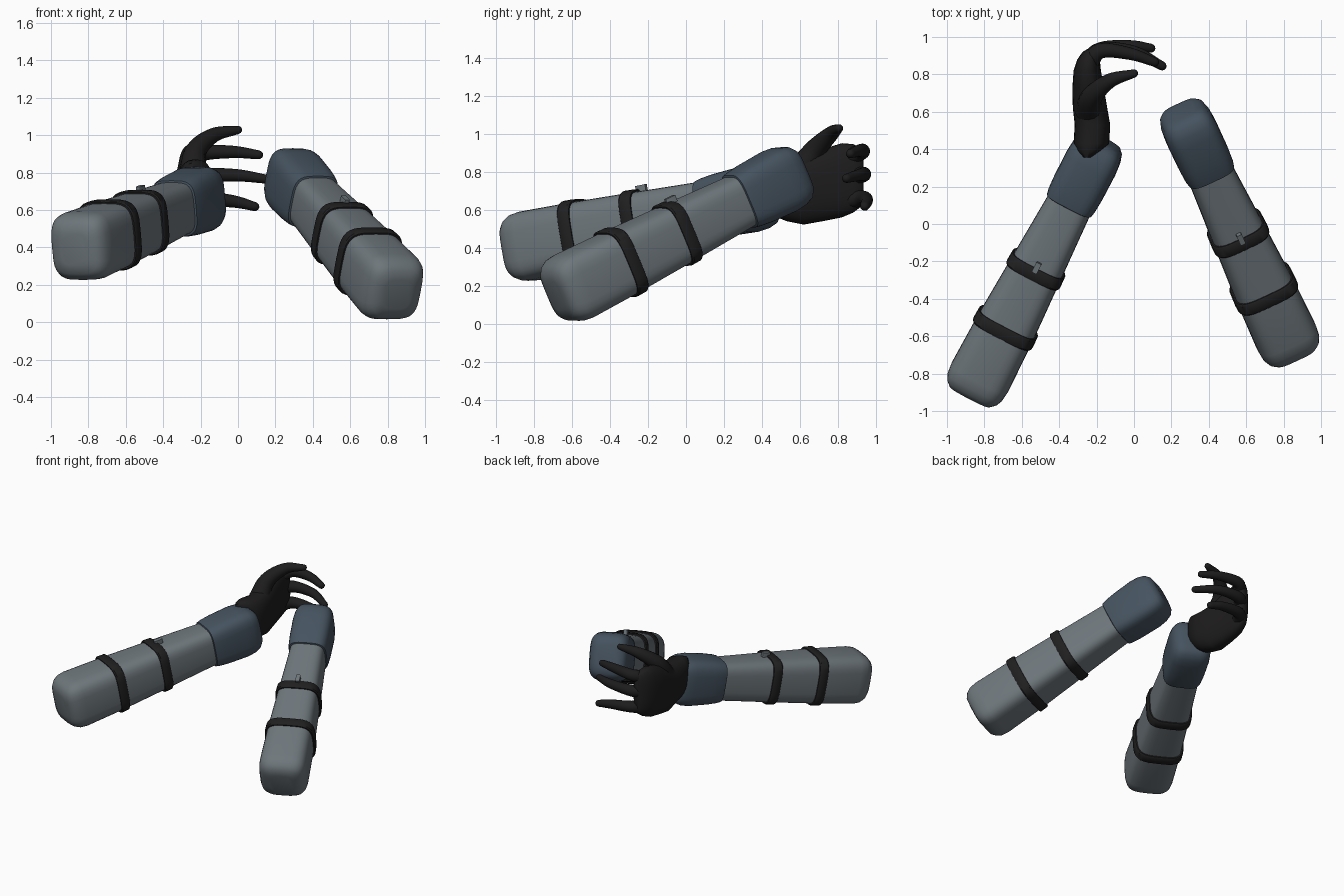
import bpy, bmesh, math
from mathutils import Vector

if "Cube" in bpy.data.objects:
    bpy.data.objects.remove(bpy.data.objects["Cube"])


def material(name, rgb):
    m = bpy.data.materials.new(name)
    m.diffuse_color = (*rgb, 1)
    m.use_nodes = True
    m.node_tree.nodes["Principled BSDF"].inputs["Base Color"].default_value = m.diffuse_color
    return m


GREY = material("sleeve_grey", (0.155, 0.183, 0.200))
BLUE = material("cuff_slate_blue", (0.060, 0.086, 0.115))
BLACK = material("strap_black", (0.014, 0.014, 0.014))
GLOVE = material("glove_black", (0.013, 0.012, 0.012))
UP = Vector((0, 0, 1))


def ring(center, side, up, w, h, power=2.0, n=32):
    """Superellipse cross-section: power 2 is round, 4 is a soft square."""
    pts = []
    for i in range(n):
        a = 2 * math.pi * i / n
        c, s = math.cos(a), math.sin(a)
        x = math.copysign(abs(c) ** (2 / power), c) * w
        y = math.copysign(abs(s) ** (2 / power), s) * h
        pts.append(center + side * x + up * y)
    return pts


def loft(name, rings, mat, angle=40):
    """Skin a list of rings and close both ends."""
    bm = bmesh.new()
    loops = [[bm.verts.new(p) for p in r] for r in rings]
    n = len(loops[0])
    for a, b in zip(loops, loops[1:]):
        for i in range(n):
            j = (i + 1) % n
            bm.faces.new((a[i], a[j], b[j], b[i]))
    bm.faces.new(loops[0][::-1])
    bm.faces.new(loops[-1])
    bmesh.ops.recalc_face_normals(bm, faces=bm.faces)
    me = bpy.data.meshes.new(name)
    bm.to_mesh(me)
    bm.free()
    ob = bpy.data.objects.new(name, me)
    bpy.context.collection.objects.link(ob)
    me.materials.append(mat)
    bpy.ops.object.select_all(action='DESELECT')
    ob.select_set(True)
    bpy.context.view_layer.objects.active = ob
    bpy.ops.object.shade_smooth_by_angle(angle=math.radians(angle))
    return ob


# (distance from elbow, half width, half height)
SLEEVE = [(-0.01, .08, .085), (0, .125, .135), (.025, .15, .16), (.06, .165, .178), (.11, .17, .184),
          (.41, .163, .176), (.77, .145, .161), (1.0, .133, .15), (1.22, .122, .14)]
CUFF = [(1.165, .122, .138), (1.17, .134, .152), (1.2, .14, .158), (1.27, .144, .166),
        (1.42, .145, .174), (1.48, .14, .168), (1.525, .127, .152), (1.55, .105, .125), (1.56, .07, .085)]


def sleeve_size(s):
    for (a, w0, h0), (b, w1, h1) in zip(SLEEVE, SLEEVE[1:]):
        if a <= s <= b:
            t = (s - a) / (b - a)
            return w0 + (w1 - w0) * t, h0 + (h1 - h0) * t


def arm(prefix, start, end):
    start = Vector(start)
    axis = (Vector(end) - start).normalized()
    side = axis.cross(UP).normalized()
    up = side.cross(axis)

    def section(s, w, h, power=3.8):
        return ring(start + axis * s, side, up, w, h, power)

    loft(prefix + "_sleeve", [section(*r) for r in SLEEVE], GREY)
    loft(prefix + "_cuff", [section(*r) for r in CUFF], BLUE)
    # straps around the sleeve
    for label, s in (("lower", .41), ("upper", .77)):
        rings = []
        for ds, grow in ((-.034, -.004), (-.034, .008), (-.026, .014),
                         (.026, .014), (.034, .008), (.034, -.004)):
            w, h = sleeve_size(s + ds)
            rings.append(section(s + ds, w + grow, h + grow))
        loft(f"{prefix}_{label}_strap", rings, BLACK)
    # small raised tab ahead of the upper strap
    base = start + axis * .81 + up * .15
    loft(prefix + "_strap_tab", [ring(base + up * z, side, axis, .015, .03, 8, 16)
                                 for z in (0, .042)], GREY)


arm("left", (-.872, -.912, .39), (-.165, .45, .68))
arm("right", (.85, -.68, .152), (.25, .61, .81))

# palm and wrist: (x, y, z, half width, half height)
PALM = [(-.25, .355, .80, .02, .05), (-.24, .39, .765, .065, .10), (-.228, .43, .725, .095, .145),
        (-.222, .53, .70, .095, .16), (-.235, .62, .70, .092, .178), (-.245, .72, .73, .085, .19),
        (-.25, .82, .755, .073, .195), (-.243, .88, .765, .06, .18), (-.235, .92, .77, .04, .155),
        (-.23, .935, .77, .02, .12)]
loft("glove_palm", [ring(Vector(p[:3]), Vector((1, 0, 0)), UP, p[3], p[4], 2.5) for p in PALM], GLOVE, 60)


def spline(pts, t):
    """Catmull-Rom point at t in 0..1."""
    p = [Vector(q) for q in pts]
    p = [2 * p[0] - p[1]] + p + [2 * p[-1] - p[-2]]
    f = t * (len(p) - 3)
    i = min(int(f), len(p) - 4)
    u = f - i
    a, b, c, d = p[i:i + 4]
    return .5 * (2 * b + (c - a) * u + (2 * a - 5 * b + 4 * c - d) * u * u + (3 * b - a - 3 * c + d) * u ** 3)


def digit(name, pts, r0, r1, steps=18):
    rings = []
    for k in range(steps + 1):
        t = k / steps
        p = spline(pts, t)
        d = (spline(pts, min(t + .01, 1)) - spline(pts, max(t - .01, 0))).normalized()
        side = d.cross(UP).normalized()
        r = r0 + (r1 - r0) * t
        rings.append(ring(p, side, side.cross(d), r, r, 2, 16))
    # rounded fingertip
    for a in (30, 60, 82):
        q = math.radians(a)
        rings.append(ring(p + d * r * math.sin(q), side, side.cross(d), r * math.cos(q), r * math.cos(q), 2, 16))
    loft(name, rings, GLOVE, 60)


digit("index_finger", [(-.25, .84, .87), (-.18, .925, .905), (-.02, .91, .91), (.11, .865, .895)], .05, .024)
digit("middle_finger", [(-.25, .85, .77), (-.18, .93, .785), (0, .92, .785), (.15, .845, .765)], .05, .024)
digit("little_finger", [(-.25, .84, .65), (-.18, .93, .66), (-.02, .95, .645), (.09, .94, .618)], .05, .024)
digit("thumb", [(-.24, .60, .80), (-.225, .68, .915), (-.13, .765, 1.0), (.0, .805, 1.028)], .075, .022)
